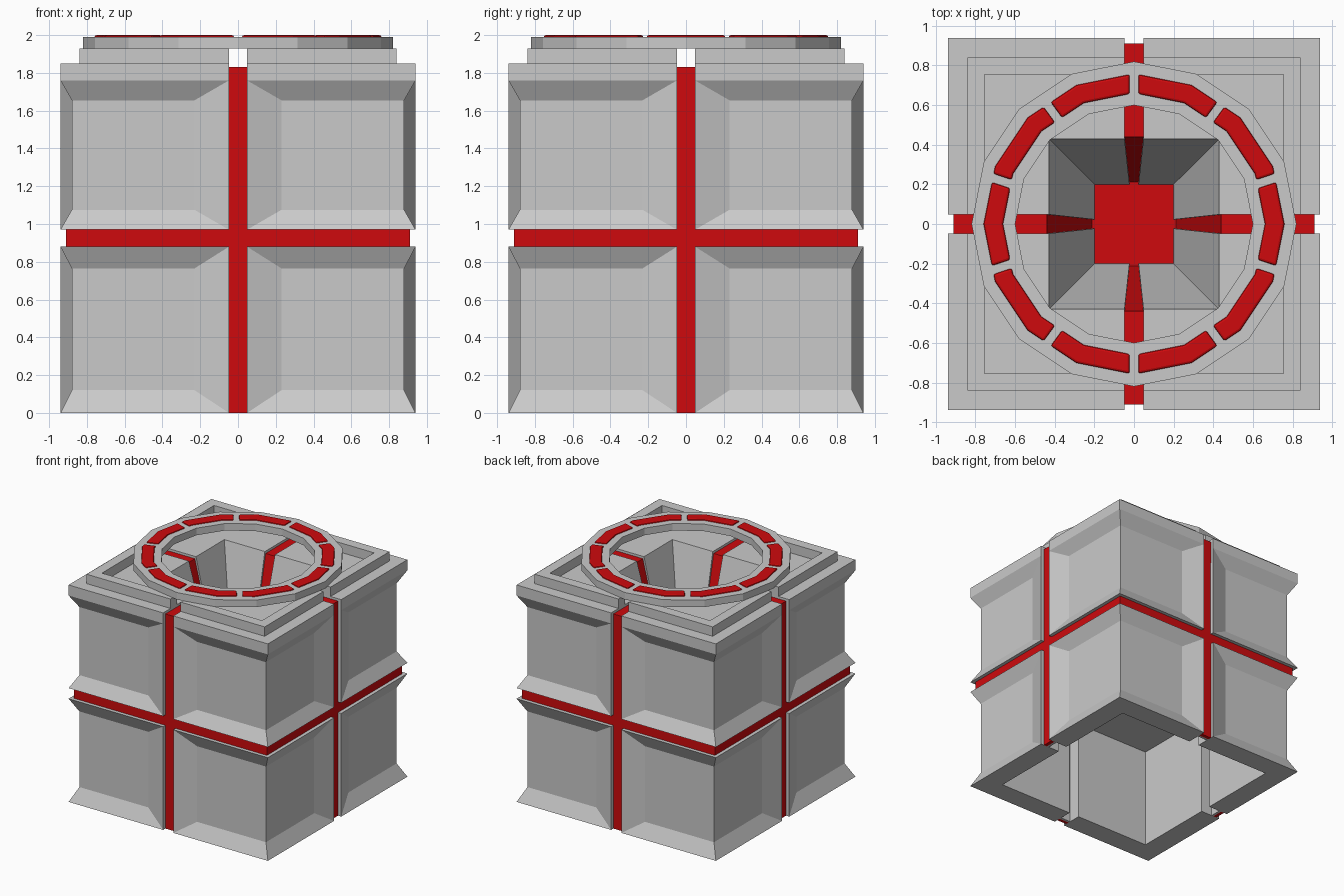
import bpy, bmesh, math

if "Cube" in bpy.data.objects:
    bpy.data.objects.remove(bpy.data.objects["Cube"])


def material(name, rgb):
    m = bpy.data.materials.new(name)
    m.diffuse_color = (*rgb, 1)
    m.use_nodes = True
    m.node_tree.nodes["Principled BSDF"].inputs["Base Color"].default_value = m.diffuse_color
    return m


GREY = material("light_grey", (0.59, 0.59, 0.59))
RED = material("signal_red", (0.62, 0.003, 0.004))

R, REC, GAP, BAND = 0.94, 0.88, 0.048, 0.23   # outer face, recessed panel, half gap, slope end


def finish(name, bm, mat, mirror=False):
    bmesh.ops.remove_doubles(bm, verts=bm.verts, dist=1e-5)
    bmesh.ops.recalc_face_normals(bm, faces=bm.faces)
    me = bpy.data.meshes.new(name)
    bm.to_mesh(me)
    bm.free()
    me.materials.append(mat)
    ob = bpy.data.objects.new(name, me)
    bpy.context.collection.objects.link(ob)
    if mirror:
        mod = ob.modifiers.new("mirror", "MIRROR")
        mod.use_axis = (True, True, False)
        mod.use_mirror_merge = False
    return ob


def loft(bm, rings, closed=False):
    """Skin a list of equal-length point loops; cap the ends or join them."""
    vs = [[bm.verts.new(p) for p in ring] for ring in rings]
    n = len(vs[0])
    pairs = list(zip(vs, vs[1:])) + ([(vs[-1], vs[0])] if closed else [])
    for a, b in pairs:
        for i in range(n):
            j = (i + 1) % n
            bm.faces.new((a[i], a[j], b[j], b[i]))
    if not closed:
        bm.faces.new(vs[0][::-1])
        bm.faces.new(vs[-1])


def corner_ring(z, recessed, inner, inner_gap, outer=R):
    """L-shaped plan of one quadrant at height z."""
    if recessed:
        out = [(GAP, R), (BAND, REC), (REC, REC), (REC, BAND), (R, GAP)]
    else:
        out = [(GAP, outer), (GAP, outer), (outer, outer), (outer, GAP), (outer, GAP)]
    out += [(inner, inner_gap), (inner, inner), (inner_gap, inner)]
    return [(x, y, z) for x, y in out]


def box(bm, x0, x1, y0, y1, z0, z1):
    loft(bm, [[(x0, y0, z), (x1, y0, z), (x1, y1, z), (x0, y1, z)] for z in (z0, z1)])


# Lower corner walls, hollow inside
bm = bmesh.new()
loft(bm, [corner_ring(z, rec, 0.755, GAP)
          for z, rec in ((0, False), (0.12, True), (0.765, True), (0.88, False))])
finish("lower_corner_walls", bm, GREY, True)

# Upper corner blocks with a tapered well
bm = bmesh.new()
rings = []
for z, rec in ((0.97, False), (1.075, True), (1.655, True), (1.76, False), (1.85, False)):
    t = (z - 0.97) / 0.88
    rings.append(corner_ring(z, rec, 0.2 + 0.23 * t, 0.023 + (GAP - 0.023) * t))
loft(bm, rings)
finish("upper_corner_blocks", bm, GREY, True)

# Raised square rim on the top
bm = bmesh.new()
loft(bm, [corner_ring(z, False, 0.755, GAP, 0.84) for z in (1.85, 1.93)])
finish("top_rim", bm, GREY, True)

# Ceiling and thin lining of the lower cavity
bm = bmesh.new()
box(bm, -0.86, 0.86, -0.86, 0.86, 0.865, 0.879)
finish("cavity_ceiling", bm, GREY)
bm = bmesh.new()
for s in (-1, 1):
    a, b = sorted((s * 0.86, s * 0.88))
    box(bm, a, b, -GAP, GAP, 0, 0.87)
    box(bm, -GAP, GAP, a, b, 0, 0.87)
finish("cavity_lining", bm, GREY)

# Red slab between the two levels
bm = bmesh.new()
box(bm, -0.91, 0.91, -0.91, 0.91, 0.88, 0.97)
finish("middle_slab", bm, RED)

# Red strips in the vertical gaps: thin below, filling the gap above
bm = bmesh.new()
for k in range(4):
    c, s = math.cos(k * math.pi / 2), math.sin(k * math.pi / 2)
    lower = [(0.88, 0), (0.91, 0), (0.91, 0.9), (0.88, 0.9)]
    upper = [(0.21, 0.96), (0.91, 0.96), (0.91, 1.83), (0.44, 1.83)]
    for prof in (lower, upper):
        loft(bm, [[(r * c - w * s, r * s + w * c, z) for r, z in prof]
                  for w in (-GAP, GAP)])
finish("gap_strips", bm, RED)

# Sixteen-sided ring on top
SIDES = 16
STEP = 2 * math.pi / SIDES
bm = bmesh.new()
loft(bm, [[(r * math.cos(i * STEP), r * math.sin(i * STEP), z)
           for r, z in ((0.6, 1.93), (0.82, 1.93), (0.82, 1.99), (0.6, 1.99))]
          for i in range(SIDES)], closed=True)
finish("top_ring", bm, GREY)


def on_polygon(r, ang):
    """Point at a given angle on the sixteen-sided outline of radius r."""
    d = r * math.cos(STEP / 2) / math.cos(ang % STEP - STEP / 2)
    return d * math.cos(ang), d * math.sin(ang)


# Ten red pads set around the ring
bm = bmesh.new()
for k in range(10):
    mid = math.radians(36 * k)
    half = math.radians(18)
    inner_bits = [i * STEP for i in range(-1, SIDES + 1)
                  if abs(i * STEP - mid) < half - 0.05]
    sections = []
    for ang in [mid - half] + inner_bits + [mid + half]:
        edge = (ang == mid - half) - (ang == mid + half)
        row = []
        for r, z in ((0.66, 1.975), (0.76, 1.975), (0.76, 2.0), (0.66, 2.0)):
            x, y = on_polygon(r, ang + edge * math.asin(0.021 / r))
            row.append((x, y, z))
        sections.append(row)
    loft(bm, sections)
pads = finish("ring_pads", bm, RED)
bev = pads.modifiers.new("soft_edges", "BEVEL")
bev.width = 0.012
bev.segments = 2
bev.limit_method = "ANGLE"
bev.angle_limit = math.radians(50)
